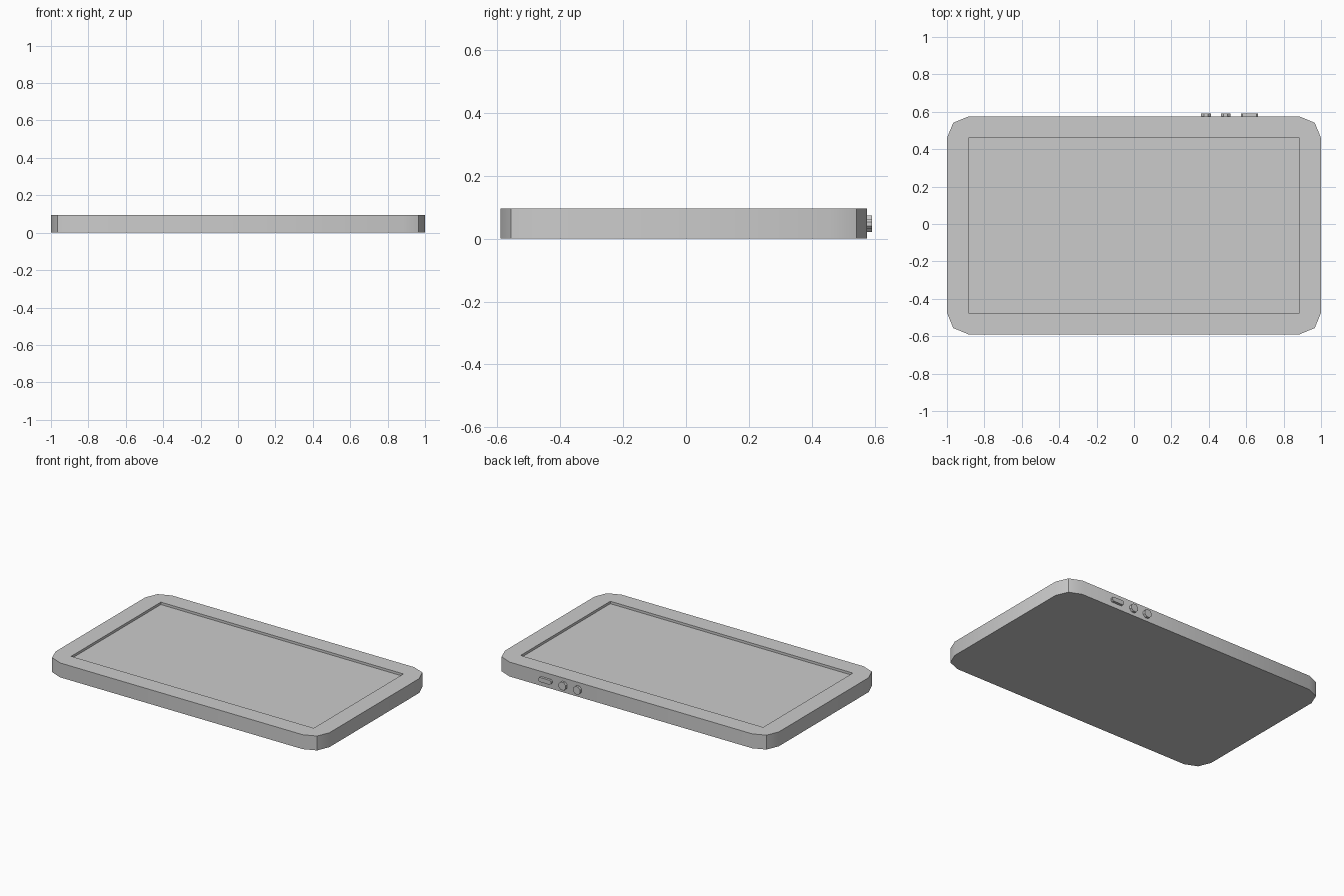
import bpy, bmesh, math

if "Cube" in bpy.data.objects:
    bpy.data.objects.remove(bpy.data.objects["Cube"])

TOP, RECESS = 0.095, 0.016
Y_MID, HX, HY = -0.0075, 1.0, 0.5825     # body centre and half sizes
R = 0.115                                # corner radius


def finish(bm, name):
    bmesh.ops.recalc_face_normals(bm, faces=bm.faces)
    mesh = bpy.data.meshes.new(name)
    bm.to_mesh(mesh)
    bm.free()
    obj = bpy.data.objects.new(name, mesh)
    bpy.context.collection.objects.link(obj)
    bpy.ops.object.select_all(action='DESELECT')
    obj.select_set(True)
    bpy.context.view_layer.objects.active = obj
    bpy.ops.object.shade_smooth_by_angle(angle=math.radians(30))
    return obj


def ring(bm, pts, z):
    return [bm.verts.new((x, y, z)) for x, y in pts]


def walls(bm, a, b):
    n = len(a)
    for i in range(n):
        bm.faces.new((a[i], a[(i + 1) % n], b[(i + 1) % n], b[i]))


# Tablet body: rounded slab with a bezel around a sunken screen
outer, inner = [], []
for c, (sx, sy) in enumerate([(1, 1), (-1, 1), (-1, -1), (1, -1)]):
    cx, cy = sx * (HX - R), Y_MID + sy * (HY - R)
    inner.append((cx, cy))
    for k in range(3):
        a = math.radians(90 * c + 45 * k)
        outer.append((cx + R * math.cos(a), cy + R * math.sin(a)))

bm = bmesh.new()
base, rim = ring(bm, outer, 0), ring(bm, outer, TOP)
lip, floor = ring(bm, inner, TOP), ring(bm, inner, TOP - RECESS)
bm.faces.new(base)
walls(bm, base, rim)
for c in range(4):
    i = 3 * c
    bm.faces.new((rim[i], rim[i + 1], lip[c]))
    bm.faces.new((rim[i + 1], rim[i + 2], lip[c]))
    bm.faces.new((lip[c], rim[i + 2], rim[(i + 3) % 12], lip[(c + 1) % 4]))
walls(bm, lip, floor)
bm.faces.new(floor)
finish(bm, "tablet_body")


# Edge buttons: eight-sided prisms; the power key is stretched into a pill
def button(name, x, z, radius, stretch=0.0):
    bm = bmesh.new()
    loops = []
    for y in (0.56, 0.591):
        loop = []
        for k in range(8):
            a = math.radians(45 * k + 22.5)
            side = math.copysign(stretch, math.cos(a))
            loop.append(bm.verts.new((x + side + radius * math.cos(a), y,
                                      z + radius * math.sin(a))))
        loops.append(loop)
        bm.faces.new(loop)
    walls(bm, *loops)
    finish(bm, name)


button("volume_down_button", 0.385, 0.047, 0.028)
button("volume_up_button", 0.49, 0.047, 0.028)
button("power_button", 0.618, 0.047, 0.016, 0.031)
